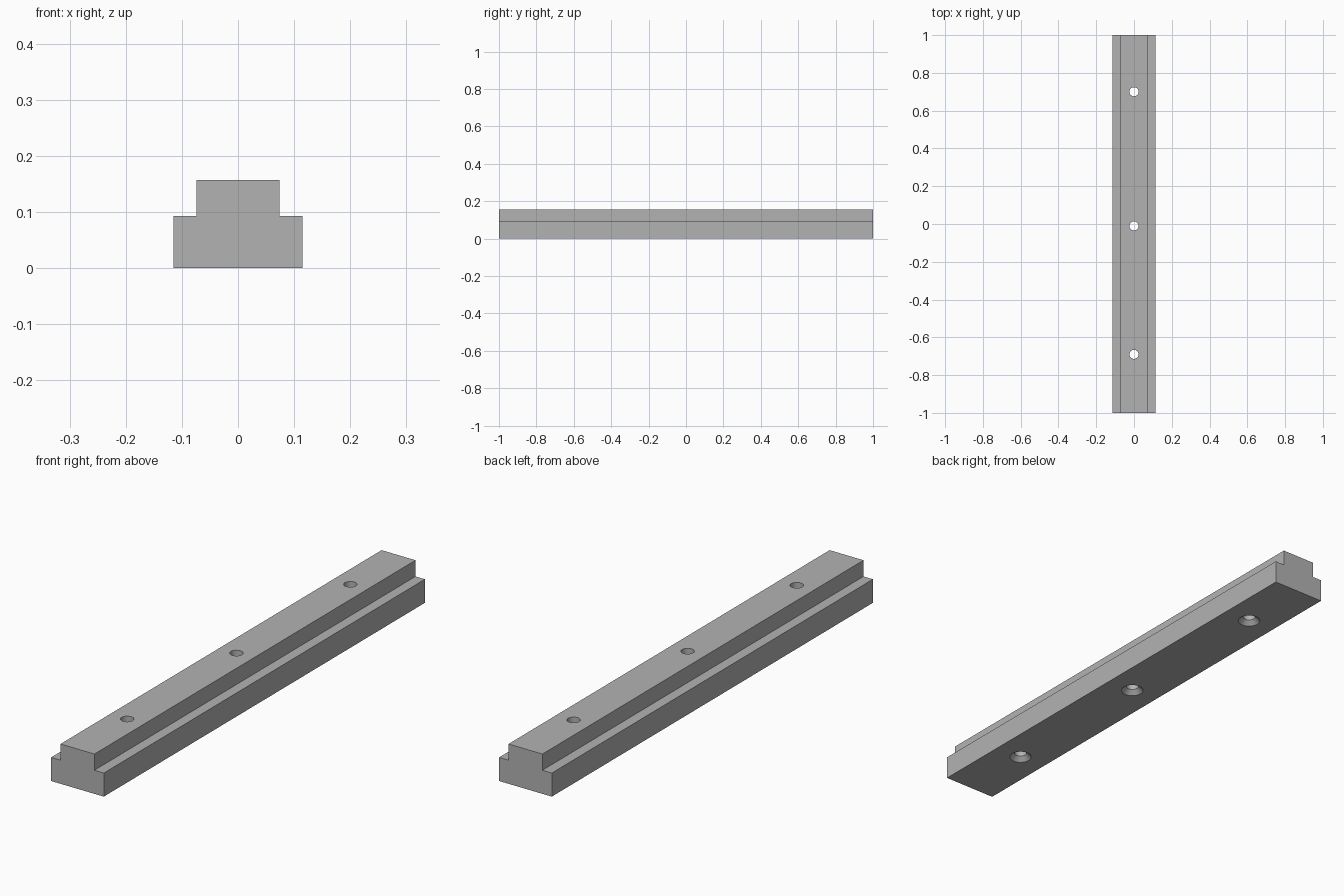
import bpy
import bmesh

cube = bpy.data.objects.get("Cube")
if cube:
    bpy.data.objects.remove(cube, do_unlink=True)

LENGTH, HEIGHT = 2.0, 0.157
BASE_HALF, TOP_HALF, STEP_Z = 0.115, 0.074, 0.093
HOLE_R, SINK_R, SINK_DEPTH = 0.024, 0.042, 0.018
HOLE_Y = (-0.69, -0.01, 0.70)

grey = bpy.data.materials.new("steel_grey")
grey.use_nodes = True
colour = (0.45, 0.45, 0.45, 1)
grey.diffuse_color = colour
grey.node_tree.nodes["Principled BSDF"].inputs["Base Color"].default_value = colour


def add_object(name, bm):
    bmesh.ops.recalc_face_normals(bm, faces=bm.faces)
    mesh = bpy.data.meshes.new(name)
    bm.to_mesh(mesh)
    bm.free()
    mesh.materials.append(grey)
    obj = bpy.data.objects.new(name, mesh)
    bpy.context.collection.objects.link(obj)
    return obj


# Stepped rail: mirrored T profile extruded along y
half = [(BASE_HALF, 0), (BASE_HALF, STEP_Z), (TOP_HALF, STEP_Z), (TOP_HALF, HEIGHT)]
profile = half + [(-x, z) for x, z in reversed(half)]
bm = bmesh.new()
face = bm.faces.new([bm.verts.new((x, -LENGTH / 2, z)) for x, z in profile])
ends = bmesh.ops.extrude_face_region(bm, geom=[face])["geom"]
bmesh.ops.translate(bm, vec=(0, LENGTH, 0),
                    verts=[v for v in ends if isinstance(v, bmesh.types.BMVert)])
rail = add_object("stepped_rail", bm)

# Cutter: through holes with a countersink on the underside
margin = 0.01
rings = [(SINK_R + margin, -margin), (HOLE_R, SINK_DEPTH), (HOLE_R, HEIGHT + margin)]
bm = bmesh.new()
for y in HOLE_Y:
    loops = []
    for radius, z in rings:
        circle = bmesh.ops.create_circle(bm, segments=32, radius=radius)["verts"]
        bmesh.ops.translate(bm, vec=(0, y, z), verts=circle)
        loops.append(circle)
    for low, high in zip(loops, loops[1:]):
        for i in range(len(low)):
            j = (i + 1) % len(low)
            bm.faces.new((low[i], low[j], high[j], high[i]))
    bm.faces.new(loops[0])
    bm.faces.new(loops[-1])
cutter = add_object("hole_cutter", bm)

cut = rail.modifiers.new("bolt_holes", "BOOLEAN")
cut.operation = "DIFFERENCE"
cut.solver = "EXACT"
cut.object = cutter

# Apply the cut and remove the helper
bpy.context.view_layer.objects.active = rail
rail.select_set(True)
cutter.select_set(False)
bpy.ops.object.modifier_apply(modifier=cut.name)
bpy.data.objects.remove(cutter, do_unlink=True)
bpy.ops.object.shade_smooth_by_angle(angle=0.5)
